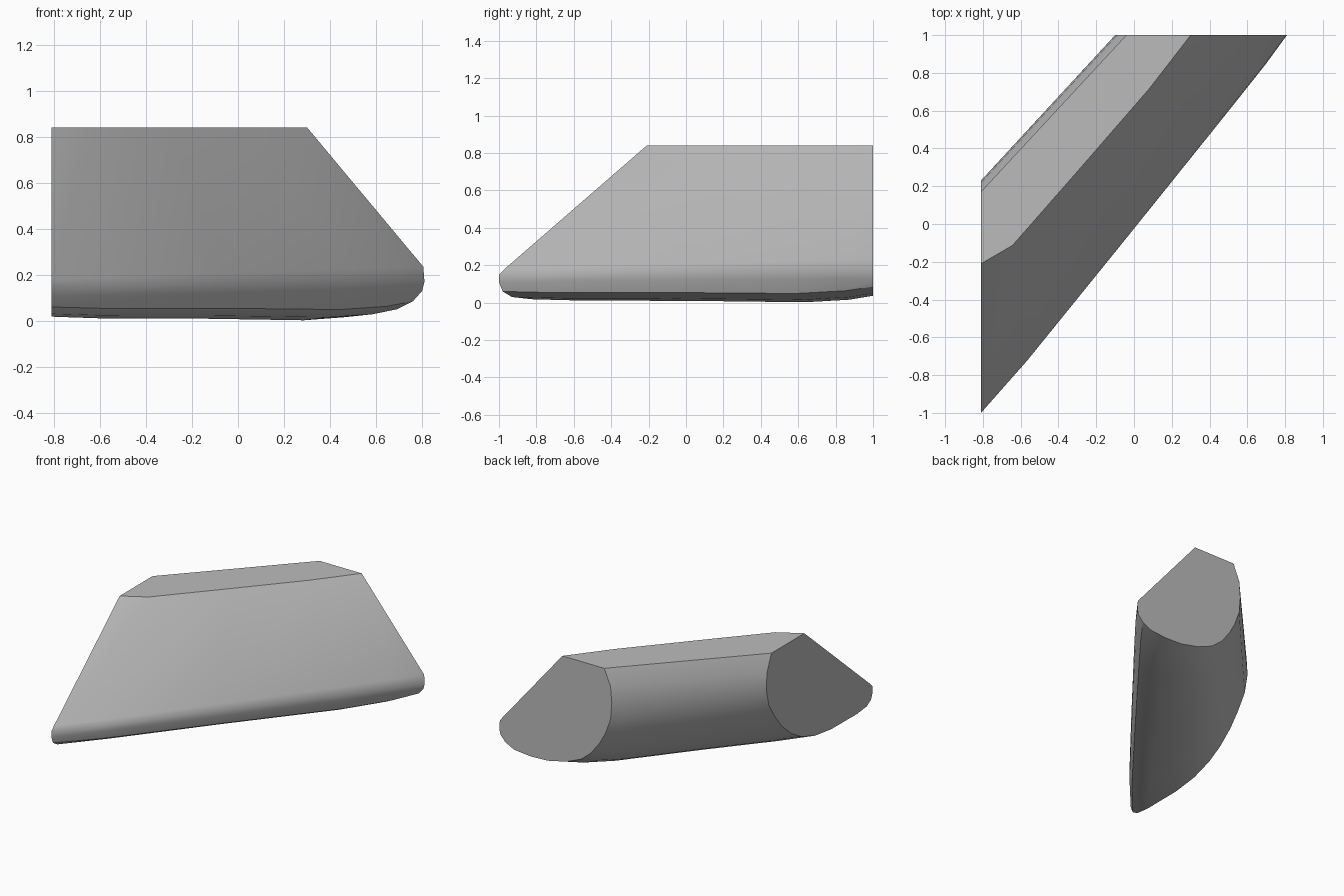
import bpy, bmesh, math
from mathutils import Vector

cube = bpy.data.objects.get("Cube")
if cube:
    bpy.data.objects.remove(cube, do_unlink=True)

grey = bpy.data.materials.new("plain_grey")
grey.use_nodes = True
colour = (0.5, 0.5, 0.5, 1)
grey.diffuse_color = colour
grey.node_tree.nodes["Principled BSDF"].inputs["Base Color"].default_value = colour

# Matching outlines of the two cut ends: (distance along the cut, height)
side_cut = [(-.21, .84), (.17, .84), (.22, .72), (.23, .6), (.2, .47), (.13, .36),
            (.05, .26), (-.06, .165), (-.17, .1), (-.33, .045), (-.52, .02),
            (-.82, .018), (-.93, .03), (-.98, .06), (-1, .11), (-1, .15), (-.97, .18)]
back_cut = [(.3, .84), (-.04, .84), (-.09, .72), (-.1, .6), (-.09, .48), (-.05, .37),
            (0, .28), (.07, .19), (.15, .125), (.27, .075), (.42, .042),
            (.56, .037), (.69, .05), (.76, .085), (.8, .13), (.81, .17), (.805, .235)]
HALF_WIDTH = .81

# Sections between the cuts: (position, crest bulge, nose bulge, belly bulge)
stations = [(0, 0, 0, 0), (.15, .085, .025, .01), (.46, .068, .025, .017),
            (.8, .045, .02, .031), (.93, .016, .015, .02), (1, 0, 0, 0)]


def section(t, crest, nose, belly):
    ring = []
    for i, ((y, z0), (x, z1)) in enumerate(zip(side_cut, back_cut)):
        p = Vector((-HALF_WIDTH, y, z0)).lerp(Vector((x, 1, z1)), t)
        if i == 0:
            p.y -= crest
        elif i >= 13:
            p.y -= nose
        if 8 <= i <= 13:
            p.z -= belly
        ring.append(p)
    return ring


# Diagonal beam lofted between the cuts and capped at both ends
bm = bmesh.new()
rings = [[bm.verts.new(p) for p in section(*s)] for s in stations]
for a, b in zip(rings, rings[1:]):
    for i in range(len(a)):
        j = (i + 1) % len(a)
        bm.faces.new((a[i], a[j], b[j], b[i]))
bm.faces.new(rings[0])
bm.faces.new(rings[-1])
bmesh.ops.recalc_face_normals(bm, faces=bm.faces)
mesh = bpy.data.meshes.new("diagonal_beam")
bm.to_mesh(mesh)
bm.free()
mesh.materials.append(grey)
beam = bpy.data.objects.new("diagonal_beam", mesh)
bpy.context.collection.objects.link(beam)
bpy.ops.object.select_all(action="DESELECT")
beam.select_set(True)
bpy.context.view_layer.objects.active = beam
bpy.ops.object.shade_smooth_by_angle(angle=math.radians(32))
